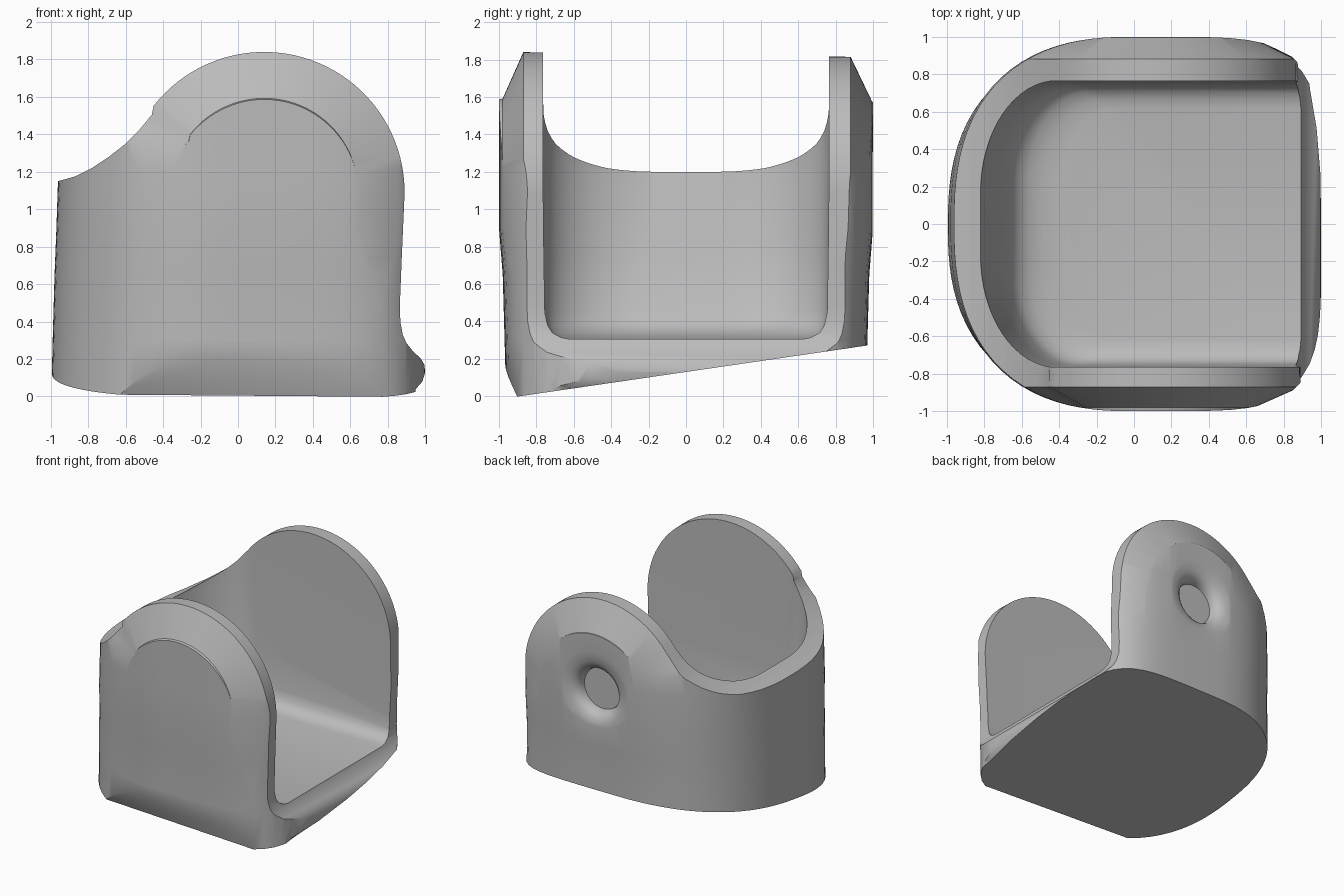
import bpy, bmesh, math
from mathutils import Vector

if "Cube" in bpy.data.objects:
    bpy.data.objects.remove(bpy.data.objects["Cube"])

CX, CZ = 0.14, 1.09          # centre of the round cheek plates


def make(name, bm):
    bmesh.ops.recalc_face_normals(bm, faces=bm.faces[:])
    me = bpy.data.meshes.new(name)
    bm.to_mesh(me)
    bm.free()
    ob = bpy.data.objects.new(name, me)
    bpy.context.collection.objects.link(ob)
    return ob


def loft(rings):
    bm = bmesh.new()
    vs = [[bm.verts.new(p) for p in r] for r in rings]
    n = len(vs[0])
    for a, b in zip(vs, vs[1:]):
        for i in range(n):
            j = (i + 1) % n
            bm.faces.new((a[i], a[j], b[j], b[i]))
    bm.faces.new(vs[0][::-1])
    bm.faces.new(vs[-1])
    return bm


# shell body: rounded plan, softer on the closed side
def plan_ring(z, xl, hy, n=96):
    pts = []
    for i in range(n):
        a = 2 * math.pi * (i + 0.5) / n
        c, s = math.cos(a), math.sin(a)
        e = 5 if c > 0 else 2.5
        rad = (abs(c) ** e + abs(s) ** e) ** (-1 / e)
        pts.append((rad * c * (1 if c > 0 else xl), rad * s * hy, z))
    return pts


bm = loft([plan_ring(-0.1, 1.0, 0.96), plan_ring(0.3, 0.99, 0.97),
           plan_ring(0.65, 0.98, 0.98), plan_ring(0.9, 0.97, 1.0),
           plan_ring(1.2, 0.96, 1.0), plan_ring(1.95, 0.94, 1.0)])
# tilted base and the small slanted facet at the front
for co, no in (((0, -0.89, 0), (0, 0.146, -1)),
               ((0.72, -0.9, 0), (-0.016, -0.274, -0.15))):
    bmesh.ops.bisect_plane(bm, geom=bm.verts[:] + bm.edges[:] + bm.faces[:],
                           plane_co=co, plane_no=Vector(no).normalized(), clear_outer=True)
    bmesh.ops.holes_fill(bm, edges=[e for e in bm.edges if e.is_boundary])
body = make("shell_body", bm)


# side silhouette, lofted in depth so the cheeks taper outward
def profile_ring(y, k, r):
    low = 1 - k
    pts = [(-1.1, -0.2)]
    for x, z in ((-1.1, 1.13), (-0.96, 1.15), (-0.87, 1.175), (-0.78, 1.22),
                 (-0.69, 1.28), (-0.6, 1.35), (-0.53, 1.42), (-0.46, 1.505)):
        pts.append((CX + (x - CX) * k, CZ + (z - CZ) * k))
    for i in range(41):
        a = math.radians(142 - 142 * i / 40)
        pts.append((CX + r * k * math.cos(a), CZ + r * k * math.sin(a)))
    for x, z in ((0.875, 0.75), (0.865, 0.5), (0.867, 0.4), (0.88, 0.33), (0.9, 0.285),
                 (0.94, 0.235), (0.975, 0.205), (0.995, 0.17), (1.0, 0.13),
                 (0.985, 0.08), (0.95, 0.04), (0.9, -0.2)):
        pts.append((x - low * 0.72, z))
    return [(x, y, z) for x, z in pts]


K = 0.65
sil = make("silhouette_helper", loft([
    profile_ring(-1.03, K, 0.75), profile_ring(-0.98, K + 0.02, 0.75),
    profile_ring(-0.87, 1, 0.75), profile_ring(0.88, 1, 0.725),
    profile_ring(0.995, K + 0.02, 0.725), profile_ring(1.03, K, 0.725)]))


# inner hollow with filleted floor
def hollow_ring(z, xl, w, rx, ry):
    pts = [(1.3, -w, z), (1.3, w, z)]
    for i in range(17):
        a = math.pi / 2 * (1 + i / 16)
        pts.append((xl + rx + rx * math.cos(a), w - ry + ry * math.sin(a), z))
    for i in range(17):
        a = math.pi * (1 + i / 32)
        pts.append((xl + rx + rx * math.cos(a), -w + ry + ry * math.sin(a), z))
    return pts


hollow = make("hollow_helper", loft([
    hollow_ring(0.305, -0.38, 0.62, 0.3, 0.4), hollow_ring(0.315, -0.48, 0.67, 0.32, 0.45),
    hollow_ring(0.34, -0.56, 0.715, 0.34, 0.48), hollow_ring(0.38, -0.62, 0.74, 0.35, 0.5),
    hollow_ring(0.45, -0.66, 0.755, 0.36, 0.5), hollow_ring(0.75, -0.73, 0.76, 0.38, 0.55),
    hollow_ring(1.2, -0.82, 0.765, 0.42, 0.6), hollow_ring(2.1, -0.86, 0.765, 0.42, 0.6)]))

# round socket on the rear cheek
sock = make("socket_helper", loft([
    [(CX + r * math.cos(2 * math.pi * i / 48), y, CZ + r * math.sin(2 * math.pi * i / 48))
     for i in range(48)]
    for r, y in ((0.17, 0.89), (0.175, 0.92), (0.19, 0.95), (0.215, 0.972),
                 (0.25, 0.987), (0.30, 0.996), (0.36, 1.002), (0.4, 1.05))]))

for helper, op in ((sil, 'INTERSECT'), (hollow, 'DIFFERENCE'), (sock, 'DIFFERENCE')):
    m = body.modifiers.new(helper.name, 'BOOLEAN')
    m.operation, m.object, m.solver = op, helper, 'EXACT'
    bpy.context.view_layer.objects.active = body
    bpy.ops.object.modifier_apply(modifier=m.name)
    bpy.data.objects.remove(helper, do_unlink=True)

# finish
mat = bpy.data.materials.new("plain grey")
mat.diffuse_color = (0.5, 0.5, 0.5, 1)
mat.use_nodes = True
mat.node_tree.nodes["Principled BSDF"].inputs["Base Color"].default_value = mat.diffuse_color
body.data.materials.clear()
body.data.materials.append(mat)
for p in body.data.polygons:
    p.material_index = 0
for o in bpy.context.selected_objects:
    o.select_set(False)
body.select_set(True)
bpy.context.view_layer.objects.active = body
bpy.ops.object.shade_smooth_by_angle(angle=math.radians(35))
